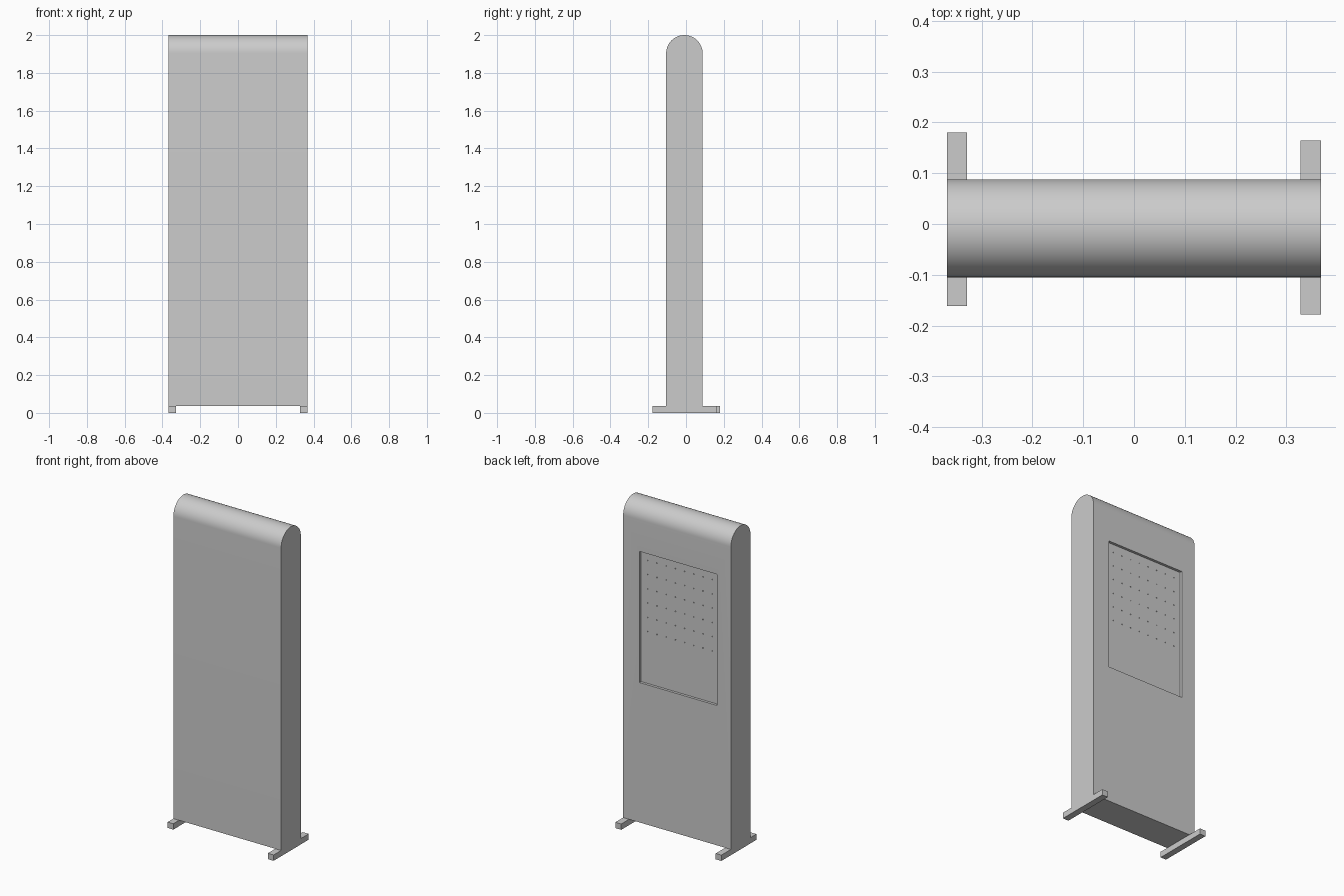
import bpy, bmesh, math
from mathutils import Matrix, Vector

cube = bpy.data.objects.get("Cube")
if cube:
    bpy.data.objects.remove(cube, do_unlink=True)

# One painted-metal colour
GREY = (0.6, 0.6, 0.6, 1)
mat = bpy.data.materials.new("plain grey")
mat.use_nodes = True
mat.diffuse_color = GREY
mat.node_tree.nodes["Principled BSDF"].inputs["Base Color"].default_value = GREY

HALF_W, FOOT_H = 0.368, 0.036
FRONT, BACK = -0.105, 0.088
RADIUS = (BACK - FRONT) / 2
MID = (BACK + FRONT) / 2


def finish(name, bm):
    bmesh.ops.recalc_face_normals(bm, faces=bm.faces)
    mesh = bpy.data.meshes.new(name)
    bm.to_mesh(mesh)
    bm.free()
    mesh.materials.append(mat)
    ob = bpy.data.objects.new(name, mesh)
    bpy.context.collection.objects.link(ob)
    return ob


def box(name, lo, hi):
    bm = bmesh.new()
    lo, hi = Vector(lo), Vector(hi)
    size = Matrix.Diagonal((*(hi - lo), 1))
    bmesh.ops.create_cube(bm, size=1, matrix=Matrix.Translation((lo + hi) / 2) @ size)
    return finish(name, bm)


def cut(ob, cutter):
    cutter.hide_render = True
    cutter.hide_set(True)
    mod = ob.modifiers.new("cut", "BOOLEAN")
    mod.operation, mod.solver, mod.object = "DIFFERENCE", "EXACT", cutter


# Slab with a half-round top, extruded along x
bm = bmesh.new()
profile = [(FRONT, FOOT_H), (BACK, FOOT_H)]
for i in range(33):
    a = math.pi * i / 32
    profile.append((MID + RADIUS * math.cos(a), 2 - RADIUS + RADIUS * math.sin(a)))
face = bm.faces.new([bm.verts.new((-HALF_W, y, z)) for y, z in profile])
side = bmesh.ops.extrude_face_region(bm, geom=[face])
bmesh.ops.translate(bm, vec=(2 * HALF_W, 0, 0),
                    verts=[v for v in side["geom"] if isinstance(v, bmesh.types.BMVert)])
body = finish("body", bm)

# Shallow panel recess in the back
DEPTH = 0.016
cut(body, box("recess_cutter", (-0.274, BACK - DEPTH, 0.9), (0.256, BACK + 0.05, 1.71)))

# Grid of tiny vent holes in the recess floor
bm = bmesh.new()
for row in range(6):
    for col in range(8):
        spot = Vector((-0.23 + col * 0.063, BACK - DEPTH, 1.22 + row * 0.088))
        bmesh.ops.create_cone(bm, cap_ends=True, segments=8, radius1=0.003, radius2=0.003,
                              depth=0.02, matrix=Matrix.Translation(spot) @ Matrix.Rotation(math.pi / 2, 4, "X"))
cut(body, finish("hole_cutter", bm))

# Two feet, slightly offset front to back
box("right_foot", (-HALF_W, -0.161, 0), (-0.329, 0.18, FOOT_H))
box("left_foot", (0.328, -0.178, 0), (HALF_W, 0.164, FOOT_H))

# Smooth the rounded top, keep all corners sharp
bpy.ops.object.select_all(action="DESELECT")
body.select_set(True)
bpy.context.view_layer.objects.active = body
bpy.ops.object.shade_smooth_by_angle(angle=math.radians(30))
